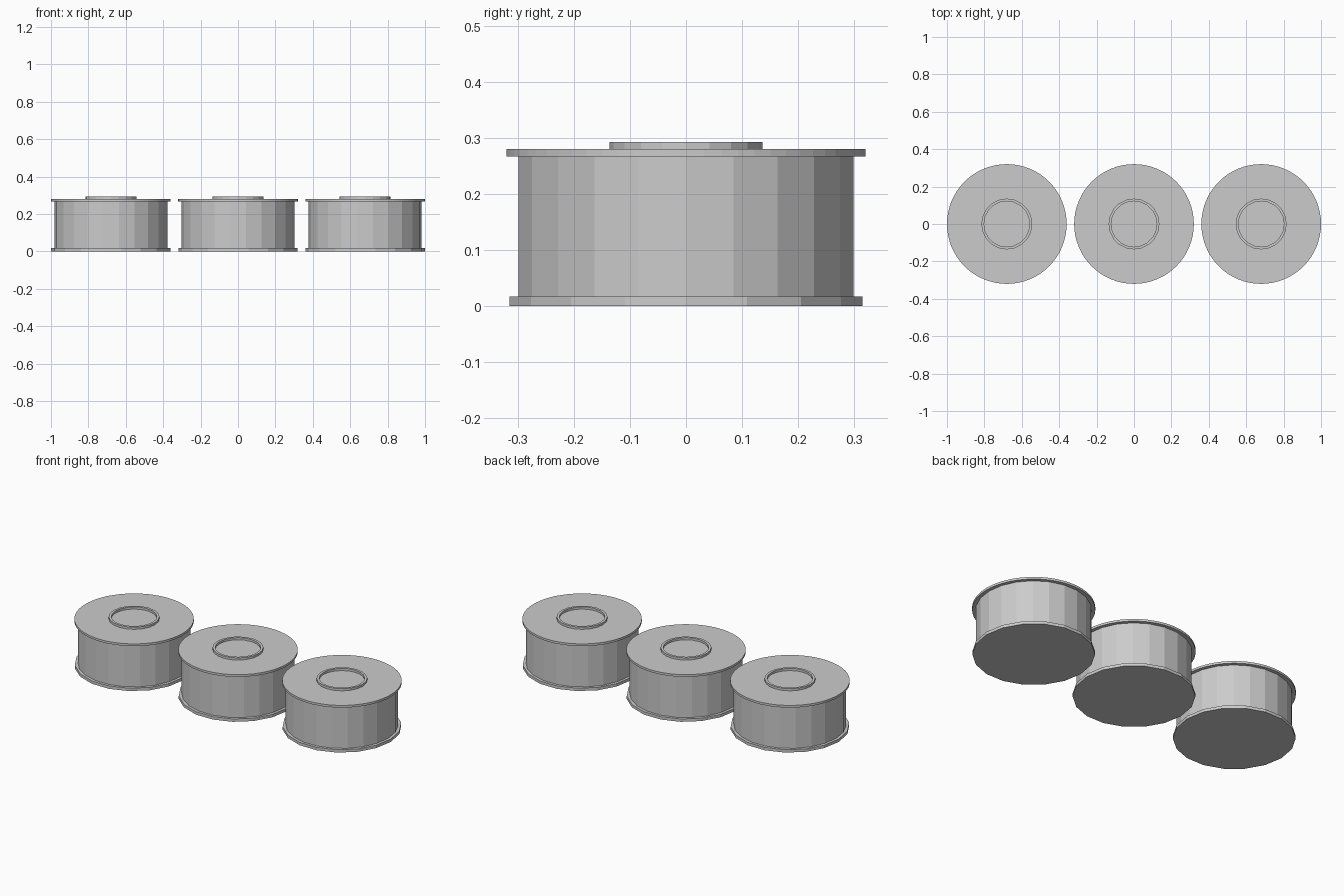
import bpy, bmesh
from math import cos, sin, tau

if "Cube" in bpy.data.objects:
    bpy.data.objects.remove(bpy.data.objects["Cube"])


def lathe(name, profile, sides, x):
    """Revolve a (radius, height) profile around z; zero radius makes a pole."""
    bm = bmesh.new()
    rings = []
    for r, z in profile:
        if r == 0:
            rings.append([bm.verts.new((0, 0, z))])
        else:
            rings.append([bm.verts.new((r * cos(tau * i / sides), r * sin(tau * i / sides), z))
                          for i in range(sides)])
    for a, b in zip(rings, rings[1:]):
        if len(a) == 1:
            bm.faces.new(b[::-1])
        elif len(b) == 1:
            bm.faces.new(a)
        else:
            for i in range(sides):
                j = (i + 1) % sides
                bm.faces.new((a[i], a[j], b[j], b[i]))
    # drop the unused pole points of flat caps
    bmesh.ops.delete(bm, geom=[v for v in bm.verts if not v.link_faces], context='VERTS')
    mesh = bpy.data.meshes.new(name)
    bm.to_mesh(mesh)
    bm.free()
    obj = bpy.data.objects.new(name, mesh)
    obj.location.x = x
    bpy.context.collection.objects.link(obj)
    return obj


for label, x in (("left", -0.68), ("middle", 0), ("right", 0.68)):
    # closed base with a protruding bottom rim
    lathe(f"{label}_can_base", [(0, 0), (0.319, 0), (0.319, 0.017), (0.295, 0.017)], 18, x)
    # straight wall
    lathe(f"{label}_can_wall", [(0.302, 0.017), (0.302, 0.267)], 22, x)
    # lid with overhanging rim
    lathe(f"{label}_can_lid", [(0.295, 0.267), (0.32, 0.267), (0.32, 0.28), (0, 0.28)], 64, x)
    # raised ring on the lid
    lathe(f"{label}_lid_ring", [(0.136, 0.28), (0.136, 0.293), (0.122, 0.293), (0.122, 0.28)], 20, x)
